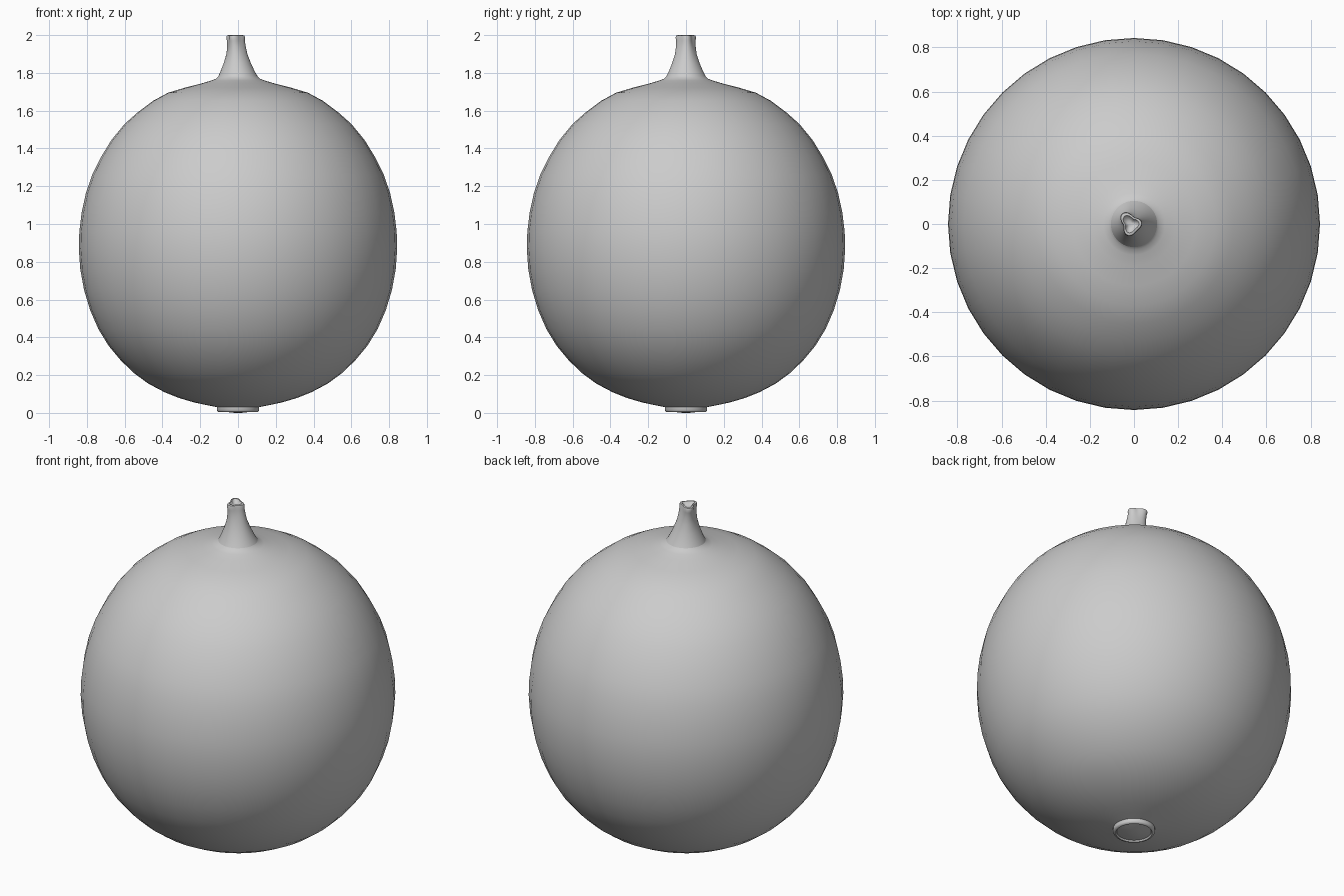
import bpy, bmesh, math

if "Cube" in bpy.data.objects:
    bpy.data.objects.remove(bpy.data.objects["Cube"])

SEG = 40


def lathe(name, rings, cap_end=False, angle=50):
    """Skin a list of rings; each ring is a list of (x, y, z) points."""
    bm = bmesh.new()
    loops = [[bm.verts.new(p) for p in ring] for ring in rings]
    for a, b in zip(loops, loops[1:]):
        for i in range(SEG):
            j = (i + 1) % SEG
            bm.faces.new((a[i], a[j], b[j], b[i]))
    if cap_end:
        bm.faces.new(loops[-1])
    bmesh.ops.recalc_face_normals(bm, faces=bm.faces)
    me = bpy.data.meshes.new(name)
    bm.to_mesh(me)
    bm.free()
    ob = bpy.data.objects.new(name, me)
    bpy.context.collection.objects.link(ob)
    bpy.ops.object.select_all(action='DESELECT')
    ob.select_set(True)
    bpy.context.view_layer.objects.active = ob
    bpy.ops.object.shade_smooth_by_angle(angle=math.radians(angle))
    return ob


def ring(r, z, tri=0.0, cx=0.0, tilt=0.0):
    """Circle that can be pinched towards a rounded triangle."""
    pts = []
    for i in range(SEG):
        t = 2 * math.pi * i / SEG
        rr = r * (1 + tri * math.cos(3 * (t - math.radians(130)))
                  + tri * 0.6 * math.cos(2 * (t - math.radians(120))))
        x = cx + rr * math.cos(t)
        pts.append((x, rr * math.sin(t), z + tilt * rr * math.sin(t)))
    return pts


# Round fruit body, bottom to top
body = [(0.10, 0.028), (0.16, 0.04), (0.23, 0.055), (0.31, 0.078), (0.39, 0.11),
        (0.475, 0.155), (0.55, 0.21), (0.62, 0.277), (0.685, 0.355),
        (0.74, 0.445), (0.783, 0.545), (0.815, 0.65), (0.835, 0.76),
        (0.843, 0.87), (0.84, 0.96), (0.828, 1.06), (0.805, 1.165),
        (0.772, 1.26), (0.725, 1.355), (0.67, 1.445), (0.60, 1.53),
        (0.53, 1.592), (0.45, 1.652), (0.37, 1.695), (0.28, 1.722),
        (0.19, 1.745), (0.14, 1.76), (0.115, 1.77), (0.105, 1.78)]
lathe("fruit_body", [ring(r, z) for r, z in body])

# Tapering stem with a pinched, hollowed triangular tip
stem = [(0.105, 1.78, 0, 0), (0.092, 1.805, 0, -0.002), (0.073, 1.85, 0.02, -0.005),
        (0.056, 1.90, 0.05, -0.008), (0.049, 1.94, 0.1, -0.011),
        (0.046, 1.97, 0.16, -0.014), (0.047, 1.988, 0.2, -0.015),
        (0.044, 1.998, 0.2, -0.015), (0.034, 2.0, 0.2, -0.015),
        (0.024, 1.985, 0.2, -0.015), (0.012, 1.98, 0.2, -0.015)]
lathe("stem", [ring(*p) for p in stem], cap_end=True)

# Blossom scar: a raised rim around a shallow disc underneath
scar = [(0.112, 0.034), (0.112, 0.014), (0.106, 0.005), (0.098, 0.004),
        (0.092, 0.012), (0.075, 0.009), (0.04, 0.002), (0.015, 0.0)]
lathe("blossom_scar", [ring(r, z) for r, z in scar], cap_end=True)
